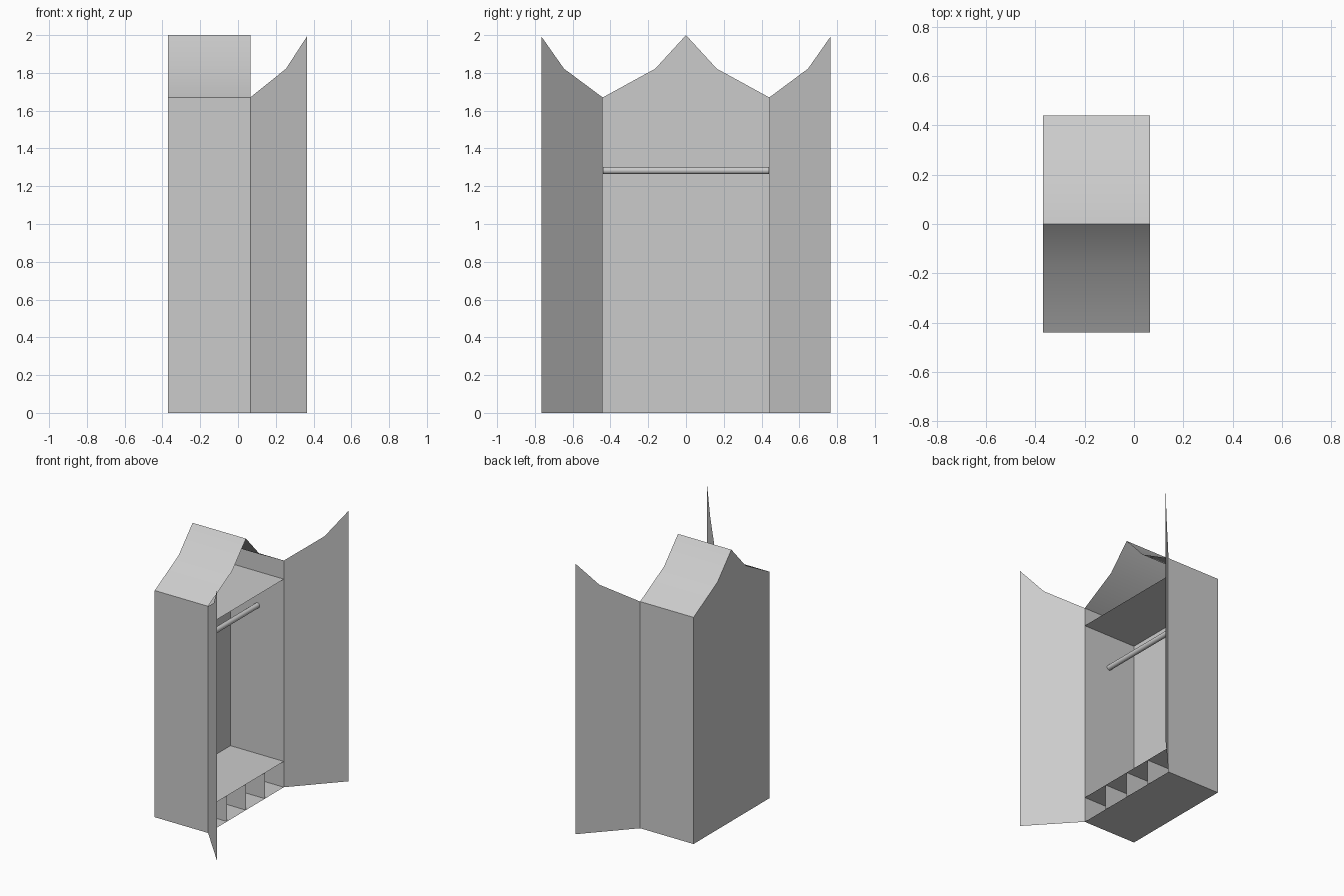
import bpy
import bmesh
import math
from mathutils import Vector

default = bpy.data.objects.get("Cube")
if default:
    bpy.data.objects.remove(default, do_unlink=True)

grey = bpy.data.materials.new("plain grey")
grey.use_nodes = True
colour = (0.6, 0.6, 0.6, 1)
grey.diffuse_color = colour
grey.node_tree.nodes["Principled BSDF"].inputs["Base Color"].default_value = colour

# Overall sizes
BACK, FRONT = -0.37, 0.065
HALF = 0.441
EAVE, RIDGE = 1.67, 2.0
SHOULDER_Y, SHOULDER_Z = 0.163, 1.822
LOW_SHELF, TOP_SHELF = 0.19, 1.533


def finish(obj, smooth=False):
    obj.data.materials.append(grey)
    if smooth:
        bpy.ops.object.select_all(action="DESELECT")
        obj.select_set(True)
        bpy.context.view_layer.objects.active = obj
        bpy.ops.object.shade_smooth_by_angle(angle=math.radians(30))
    return obj


def sheet(name, outline, sweep=None, smooth=False):
    """Thin panel: a filled outline, or an open line swept along a vector."""
    bm = bmesh.new()
    verts = [bm.verts.new(p) for p in outline]
    if sweep is None:
        bm.faces.new(verts)
    else:
        ends = [bm.verts.new(Vector(p) + Vector(sweep)) for p in outline]
        for i in range(len(verts) - 1):
            bm.faces.new((verts[i], verts[i + 1], ends[i + 1], ends[i]))
    mesh = bpy.data.meshes.new(name)
    bm.to_mesh(mesh)
    bm.free()
    obj = bpy.data.objects.new(name, mesh)
    bpy.context.collection.objects.link(obj)
    return finish(obj, smooth)


depth = (FRONT - BACK, 0, 0)
gable = [(-HALF, EAVE), (-SHOULDER_Y, SHOULDER_Z), (0, RIDGE),
         (SHOULDER_Y, SHOULDER_Z), (HALF, EAVE)]

# Back panel with its peaked top, and the roof
sheet("back_panel", [(BACK, y, z) for y, z in [(HALF, 0), (-HALF, 0)] + gable])
sheet("roof", [(FRONT, y, z) for y, z in gable], (BACK - FRONT, 0, 0), smooth=True)

# Floor and shelves
for name, z in (("floor", 0), ("lower_shelf", LOW_SHELF), ("upper_shelf", TOP_SHELF)):
    sheet(name, [(BACK, HALF, z), (BACK, -HALF, z)], depth)

# Dividers of the shoe compartments
for i in (-1, 0, 1):
    y = i * HALF / 2
    sheet(f"divider_{i + 2}", [(BACK, y, LOW_SHELF), (BACK, y, 0)], depth)

# Side panels and open doors
hinge_to_edge = Vector((0.30, 0.325, 0))
for label, side in (("front", -1), ("rear", 1)):
    wall = [(BACK, side * HALF, 0), (FRONT, side * HALF, 0),
            (FRONT, side * HALF, EAVE), (BACK, side * HALF, EAVE)]
    sheet(label + "_side_panel", wall if side < 0 else wall[::-1])
    door = []
    for t, z in ((0, 0), (1, 0), (1, 1.993), (0.63, SHOULDER_Z), (0, EAVE)):
        p = Vector((FRONT, HALF, z)) + hinge_to_edge * t
        door.append((p.x, side * p.y, z))
    sheet(label + "_door", door if side < 0 else door[::-1])

# Hanging rail
bpy.ops.mesh.primitive_cylinder_add(
    vertices=24, radius=0.019, depth=2 * HALF - 0.002,
    location=(-0.15, 0, 1.283), rotation=(math.pi / 2, 0, 0))
rail = bpy.context.object
rail.name = "hanging_rail"
finish(rail, smooth=True)
